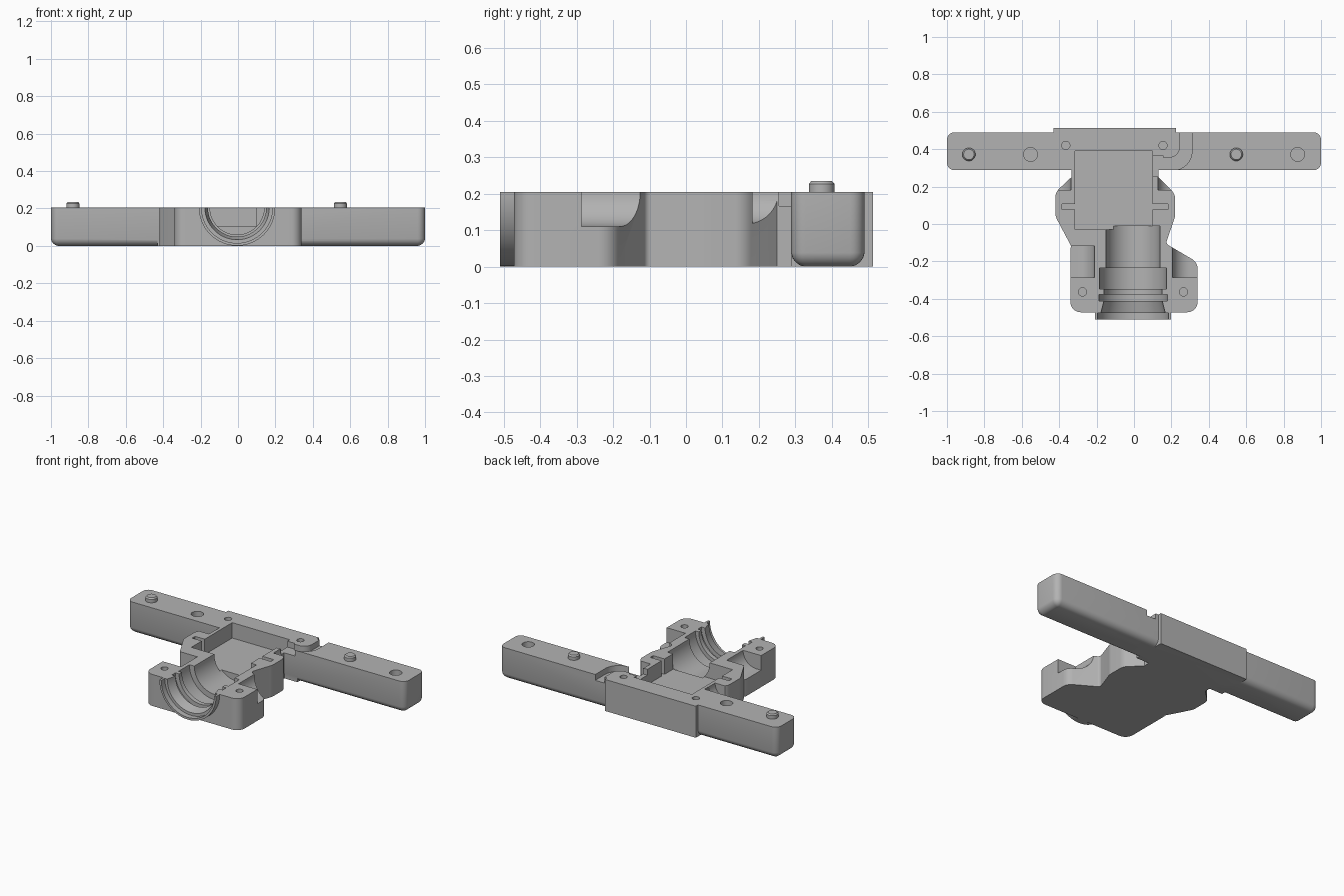
import bpy, bmesh, math
from mathutils import Vector

if "Cube" in bpy.data.objects:
    bpy.data.objects.remove(bpy.data.objects["Cube"])

TOP = 0.205
CX = -0.005  # bore axis

grey = bpy.data.materials.new("plastic_grey")
grey.diffuse_color = (0.45, 0.45, 0.45, 1)
grey.use_nodes = True
grey.node_tree.nodes["Principled BSDF"].inputs["Base Color"].default_value = grey.diffuse_color


def finish(bm, name):
    bmesh.ops.recalc_face_normals(bm, faces=bm.faces[:])
    me = bpy.data.meshes.new(name)
    bm.to_mesh(me)
    bm.free()
    me.materials.append(grey)
    ob = bpy.data.objects.new(name, me)
    bpy.context.collection.objects.link(ob)
    return ob


def rounded(pts):
    """Outline from (x, y) or (x, y, corner_radius) points."""
    out = []
    for i, p in enumerate(pts):
        c = Vector(p[:2])
        if len(p) == 2:
            out.append(c)
            continue
        a = (Vector(pts[i - 1][:2]) - c).normalized()
        b = (Vector(pts[(i + 1) % len(pts)][:2]) - c).normalized()
        half = a.angle(b) / 2
        r = p[2]
        centre = c + (a + b).normalized() * r / math.sin(half)
        s = c + a * r / math.tan(half) - centre
        e = c + b * r / math.tan(half) - centre
        sweep = s.angle_signed(e)
        for k in range(9):
            t = -sweep * k / 8
            out.append(centre + Vector((s.x * math.cos(t) - s.y * math.sin(t),
                                        s.x * math.sin(t) + s.y * math.cos(t))))
    return out


def prism(name, pts, lo, hi, axis='Z'):
    """Extrude an outline along z, or an x-z outline along y."""
    bm = bmesh.new()
    put = (lambda p, h: (p[0], p[1], h)) if axis == 'Z' else (lambda p, h: (p[0], h, p[1]))
    a = [bm.verts.new(put(p, lo)) for p in pts]
    b = [bm.verts.new(put(p, hi)) for p in pts]
    bm.faces.new(a)
    bm.faces.new(b)
    n = len(pts)
    for i in range(n):
        j = (i + 1) % n
        bm.faces.new((a[i], a[j], b[j], b[i]))
    return finish(bm, name)


def box(name, x0, x1, y0, y1, z0, z1):
    return prism(name, [(x0, y0), (x1, y0), (x1, y1), (x0, y1)], z0, z1)


def circle(x, y, r, n=32, start=0, end=2 * math.pi):
    full = abs(end - start - 2 * math.pi) < 1e-6
    return [(x + r * math.cos(start + (end - start) * i / (n if full else n - 1)),
             y + r * math.sin(start + (end - start) * i / (n if full else n - 1)))
            for i in range(n)]


def lathe_y(name, prof, n=72):
    """Closed solid of revolution about the bore axis from (y, radius)."""
    bm = bmesh.new()
    rings = [[bm.verts.new((x, y, z)) for x, z in circle(CX, TOP, r, n)] for y, r in prof]
    bm.faces.new(rings[0])
    bm.faces.new(rings[-1])
    for a, b in zip(rings, rings[1:]):
        for i in range(n):
            j = (i + 1) % n
            bm.faces.new((a[i], a[j], b[j], b[i]))
    return finish(bm, name)


def combine(target, tool, op):
    m = target.modifiers.new("bool", 'BOOLEAN')
    m.operation, m.solver, m.object = op, 'EXACT', tool
    dg = bpy.context.evaluated_depsgraph_get()
    me = bpy.data.meshes.new_from_object(target.evaluated_get(dg))
    target.modifiers.clear()
    target.data = me
    bpy.data.objects.remove(tool)


# main body outline: rear block, neck, waist and front ears
body = prism("housing_body", rounded([
    (-0.43, 0.513), (-0.43, 0.29), (-0.335, 0.29), (-0.335, 0.25),
    (-0.42, 0.17, 0.06), (-0.42, 0.04, 0.08), (-0.335, -0.12), (-0.34, -0.13),
    (-0.34, -0.472, 0.055), (0.34, -0.472, 0.055), (0.34, -0.205, 0.06),
    (0.17, -0.105, 0.02), (0.22, 0.04, 0.08), (0.22, 0.16, 0.06),
    (0.13, 0.25), (0.13, 0.29), (0.225, 0.29), (0.225, 0.513)]), 0, TOP)

# mounting arm bar with rounded ends and softened underside
bm = bmesh.new()
bmesh.ops.create_cube(bm, size=1)
for v in bm.verts:
    v.co = (v.co.x * 2, v.co.y * 0.202 + 0.389, (v.co.z + 0.5) * TOP)
bmesh.ops.bevel(bm, geom=[e for e in bm.edges if abs(e.verts[0].co.z - e.verts[1].co.z) > 0.1],
                offset=0.04, segments=6, profile=0.5, affect='EDGES')
low = [e for e in bm.edges if all(v.co.z < 0.001 for v in e.verts)]
bmesh.ops.bevel(bm, geom=low, offset=0.038, segments=4, profile=0.45, affect='EDGES')
combine(body, finish(bm, "arm_bar"), 'UNION')

# half-round mouth flange at the front
combine(body, prism("flange", circle(CX, TOP, 0.204, 49, math.pi, 2 * math.pi),
                    -0.51, -0.44, 'Y'), 'UNION')

# stepped bore
cut = [lathe_y("bore", [(-0.6, 0.19), (-0.475, 0.19), (-0.475, 0.172), (-0.412, 0.156),
                        (-0.412, 0.183), (-0.376, 0.183), (-0.376, 0.156), (-0.347, 0.156),
                        (-0.347, 0.18), (-0.235, 0.18), (-0.235, 0.145), (-0.01, 0.145)])]

# rectangular pocket with side slots
cut.append(box("pocket", -0.315, 0.1, -0.03, 0.39, 0.105, 0.4))
cut.append(box("slots", -0.385, 0.182, 0.078, 0.108, 0.105, 0.4))

# curved cable channel leaving through the rear of the right arm
cut.append(prism("channel", rounded([
    (0.09, 0.365), (0.155, 0.365), (0.155, 0.355), (0.245, 0.355, 0.055), (0.245, 0.6),
    (0.31, 0.6), (0.31, 0.288, 0.1), (0.14, 0.288), (0.14, 0.255), (0.09, 0.255)]),
    0.167, 0.4))


# round-sided fastener recesses opening to the outside
def recess(side, x, r, y0, y1):
    pts = [(side * px, pz) for px, pz in circle(x, TOP, r, 17, math.pi, 1.5 * math.pi)]
    pts += [(side * (x + 0.3), TOP - r), (side * (x + 0.3), 0.4), (side * (x - r), 0.4)]
    return prism("recess", pts, y0, y1, 'Y')


for s, x, r, y0, y1 in [(1, 0.3, 0.095, -0.287, -0.1), (-1, 0.305, 0.095, -0.287, -0.118),
                        (1, 0.215, 0.088, 0.182, 0.254), (-1, 0.425, 0.088, 0.182, 0.254)]:
    cut.append(recess(s, x, r, y0, y1))

# screw holes and peg sockets
for x, y, r in [(-0.365, 0.42, 0.022), (0.155, 0.42, 0.022), (-0.275, -0.363, 0.022),
                (0.265, -0.363, 0.022), (-0.553, 0.372, 0.037), (0.875, 0.372, 0.037)]:
    cut.append(prism("hole", circle(x, y, r), 0.1 if r < 0.03 else 0.16, 0.4))

for c in cut:
    combine(body, c, 'DIFFERENCE')

# locating pegs with chamfered tips
pegs = []
for name, x in (("left_peg", -0.883), ("right_peg", 0.547)):
    bm = bmesh.new()
    rings = [[bm.verts.new((px, py, z)) for px, py in circle(x, 0.372, r)]
             for z, r in ((0.19, 0.035), (0.227, 0.035), (0.235, 0.028))]
    bm.faces.new(rings[0])
    bm.faces.new(rings[-1])
    for a, b in zip(rings, rings[1:]):
        for i in range(32):
            j = (i + 1) % 32
            bm.faces.new((a[i], a[j], b[j], b[i]))
    pegs.append(finish(bm, name))

# smooth curves, keep edges crisp
for ob in [body] + pegs:
    bpy.ops.object.select_all(action='DESELECT')
    ob.select_set(True)
    bpy.context.view_layer.objects.active = ob
    bpy.ops.object.shade_smooth_by_angle(angle=math.radians(30))
